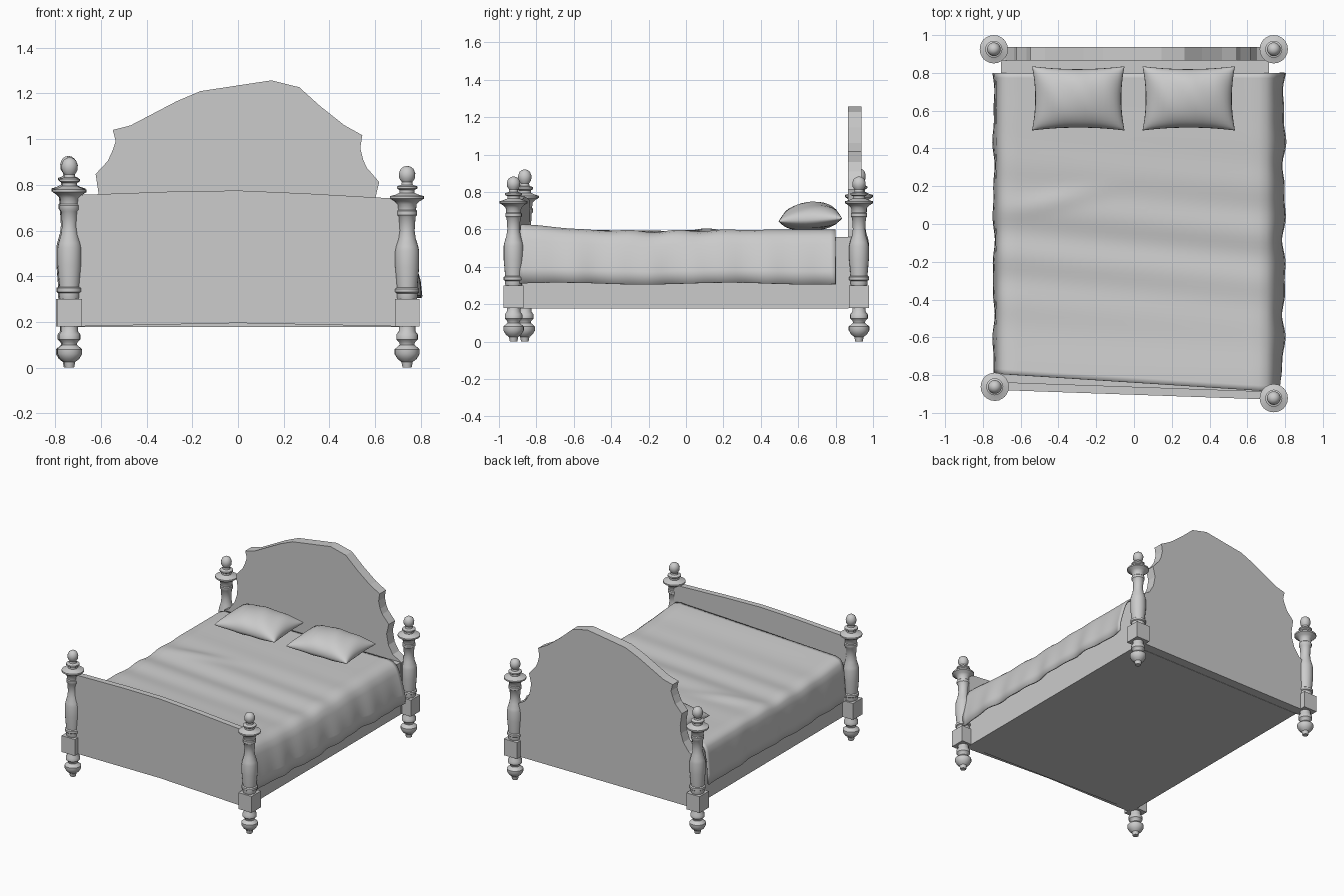
import bpy, bmesh, math
from mathutils import Vector

if "Cube" in bpy.data.objects:
    bpy.data.objects.remove(bpy.data.objects["Cube"])


def make(name, bm, smooth=None):
    bmesh.ops.recalc_face_normals(bm, faces=bm.faces[:])
    me = bpy.data.meshes.new(name)
    bm.to_mesh(me)
    bm.free()
    ob = bpy.data.objects.new(name, me)
    bpy.context.collection.objects.link(ob)
    if smooth:
        bpy.ops.object.select_all(action='DESELECT')
        bpy.context.view_layer.objects.active = ob
        ob.select_set(True)
        bpy.ops.object.shade_smooth_by_angle(angle=math.radians(smooth))
    return ob


def prism(name, pts, offset):
    """Extrude a closed polygon of 3D points by an offset vector."""
    bm = bmesh.new()
    f = bm.faces.new([bm.verts.new(p) for p in pts])
    ext = bmesh.ops.extrude_face_region(bm, geom=[f])['geom']
    bmesh.ops.translate(bm, vec=Vector(offset),
                        verts=[v for v in ext if isinstance(v, bmesh.types.BMVert)])
    return make(name, bm)


def box(name, x0, x1, y0, y1, z0, z1):
    return prism(name, [(x0, y0, z0), (x1, y0, z0), (x1, y1, z0), (x0, y1, z0)], (0, 0, z1 - z0))


def lathe(name, prof, pos, stretch=1.0, n=20):
    bm = bmesh.new()
    rings = []
    for r, z in prof:
        z = z if z < .3 else .3 + (z - .3) * stretch
        rings.append([bm.verts.new((pos[0] + r * math.cos(2 * math.pi * i / n),
                                    pos[1] + r * math.sin(2 * math.pi * i / n), z)) for i in range(n)])
    for a, b in zip(rings, rings[1:]):
        for i in range(n):
            j = (i + 1) % n
            bm.faces.new((a[i], a[j], b[j], b[i]))
    bm.faces.new(rings[0])
    bm.faces.new(rings[-1])
    return make(name, bm, 40)


def grid(bm, rows):
    vs = [[bm.verts.new(p) for p in row] for row in rows]
    for a, b in zip(vs, vs[1:]):
        for i in range(len(a) - 1):
            bm.faces.new((a[i], a[i + 1], b[i + 1], b[i]))


# Turned bed posts: foot, shaft with flange, and finial (radius, height)
foot = [(.02, 0), (.025, .025), (.042, .038), (.055, .06), (.055, .08), (.032, .1),
        (.034, .11), (.047, .123), (.047, .145), (.036, .16), (.036, .19)]
shaft = [(.04, .29), (.046, .31), (.046, .325), (.053, .33), (.053, .345), (.045, .35),
         (.053, .44), (.053, .51), (.049, .53), (.038, .565), (.033, .6), (.037, .66),
         (.044, .668), (.044, .685), (.039, .69), (.042, .715), (.055, .728), (.075, .74),
         (.075, .75), (.05, .757), (.033, .765), (.033, .777), (.045, .784), (.045, .793),
         (.025, .8), (.023, .812), (.034, .828), (.036, .85), (.028, .87), (.014, .88), (.003, .882)]
for label, x, y, s in (("front_right", .74, -.922, 1), ("front_left", -.737, -.862, 1.065),
                       ("back_right", .74, .925, 1), ("back_left", -.742, .925, 1.075)):
    lathe(label + "_foot", foot, (x, y))
    lathe(label + "_post", shaft, (x, y), s)
    box(label + "_block", x - .054, x + .054, y - .054, y + .054, .18, .3)

# Headboard: scrolled outline above a wide lower panel
outline = [(-.72, .18), (-.72, .56), (-.68, .58), (-.635, .64), (-.615, .70), (-.61, .76), (-.623, .847),
           (-.57, .904), (-.548, .952), (-.535, .991), (-.548, 1.04), (-.47, 1.06),
           (-.268, 1.166), (-.164, 1.21), (.146, 1.257), (.268, 1.227), (.36, 1.144),
           (.465, 1.061), (.544, 1.017), (.535, .961), (.548, .908), (.565, .873),
           (.618, .812), (.6, .738), (.615, .66), (.65, .60), (.72, .56), (.72, .18)]
prism("headboard", [(x, .866, z) for x, z in outline], (0, .072, 0))

# Footboard: slightly skewed plank with a gently arched top
foot_pts = [(-.72, .18), (0, .195), (.72, .18), (.72, .738), (.3, .762), (0, .775), (-.3, .77), (-.72, .755)]
prism("footboard", [(x, -.904 - .035 * x, z) for x, z in foot_pts], (0, .042, 0))

# Bed base, running between the two boards
prism("bed_base", [(-.705, -.85, .178), (.715, -.9, .178), (.715, .87, .178), (-.705, .87, .178)], (0, 0, .382))

# Blanket: draped sheet with soft folds
def bump(v, c, w):
    return math.exp(-((v - c) / w) ** 2)


section = [(-.738, .31), (-.735, .38), (-.73, .45), (-.722, .52), (-.712, .56), (-.695, .58), (-.66, .59)]
section += [(-.66 + 1.32 * i / 30, .59) for i in range(1, 30)]
section += [(.66, .592), (.70, .583), (.728, .56), (.748, .52), (.768, .45), (.785, .38), (.79, .31)]
rows = []
for j in range(61):
    t = j / 60
    row = []
    for x, z in section:
        y0 = -.84 - .045 * x / .7
        y = y0 + (.80 - y0) * t
        drop = max(0, (.59 - z) / .28)
        top = 1 - drop
        # wrinkles across the top and ripples along the hanging sides
        dz = .028 * bump(y, -.88, .22) - .008 * bump(y, -.15, .3)
        dz += .007 * math.sin(24 * y + 2.5 * x + 1) * bump(y, -.1, .35)
        dz += .012 * bump(y, .13 + .2 * (x + .4), .05) * bump(x, -.4, .2)
        ripple = drop * (.007 * math.sin(17 * y) + .005 * math.sin(31 * y + 1))
        sx = 1 if x > 0 else -.6
        row.append((x + sx * ripple - (.015 * drop * bump(y, -.85, .2) if x > 0 else 0), y,
                    z + dz * top + .005 * drop * math.sin(7 * y)))
    rows.append(row)
bm = bmesh.new()
grid(bm, rows)
blanket = make("blanket", bm, 50)
sol = blanket.modifiers.new("thickness", 'SOLIDIFY')
sol.thickness = .012
sol.offset = 0

# Pillows: cushions with pinched corners and concave edges
N = 20
for label, cx in (("left_pillow", -.295), ("right_pillow", .29)):
    bm = bmesh.new()
    for side in (1, -1):
        rows = []
        for j in range(N + 1):
            v = math.sin(math.pi * (j / N - .5))
            row = []
            for i in range(N + 1):
                u = math.sin(math.pi * (i / N - .5))
                h = (max(0, 1 - u * u) * max(0, 1 - v * v)) ** .45
                x = cx + .245 * u * (1 - .07 * (1 - v * v))
                y = .665 + .17 * v * (1 - .09 * (1 - u * u))
                z = .65 + .008 * v + (.095 if side > 0 else -.055) * h
                z += side * .004 * h * math.sin(9 * u + 3 * v)
                row.append((x, y, z))
            rows.append(row)
        grid(bm, rows)
    bmesh.ops.remove_doubles(bm, verts=bm.verts[:], dist=.0005)
    make(label, bm, 60)
